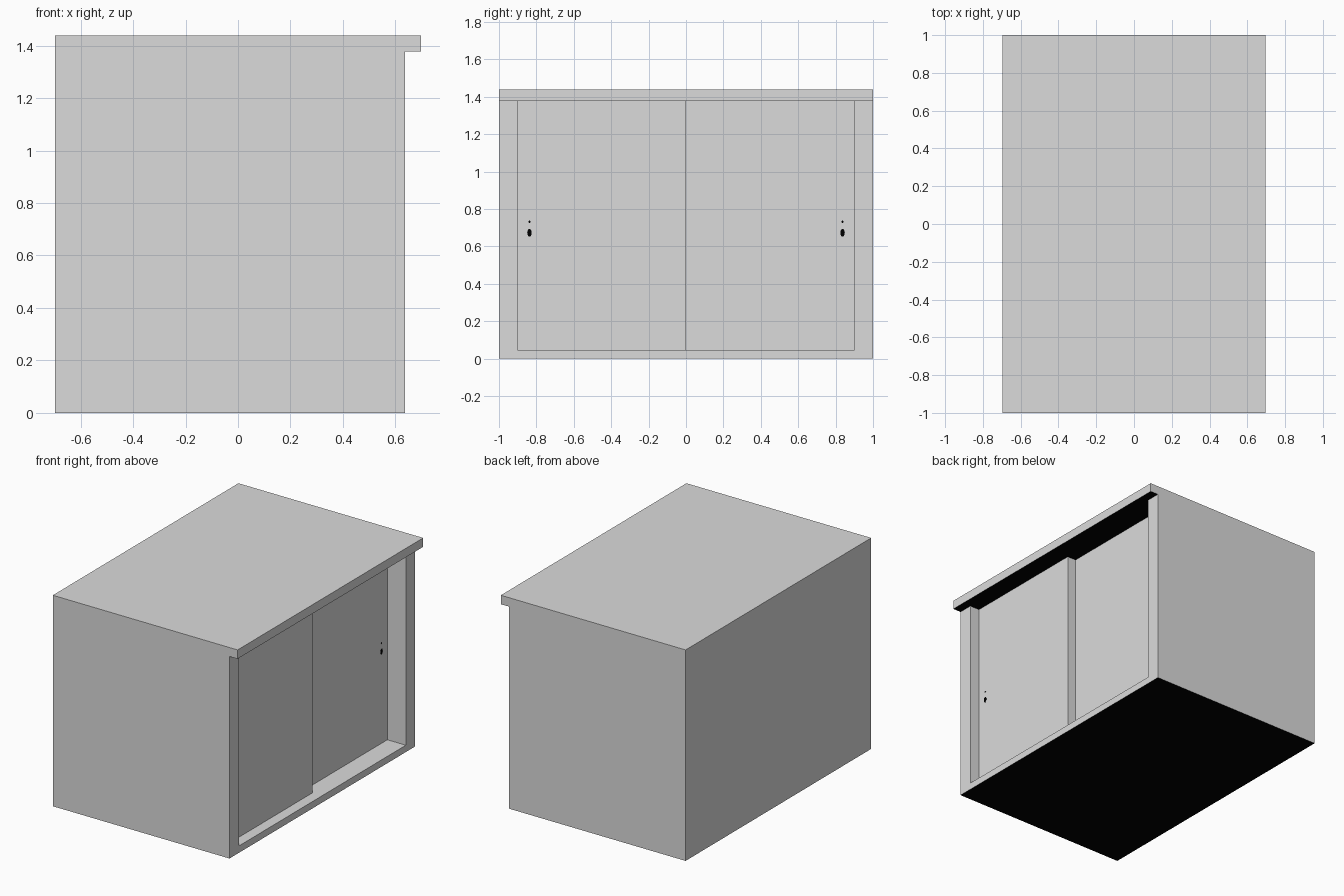
import bpy
import bmesh
from mathutils import Matrix, Vector

cube = bpy.data.objects.get("Cube")
if cube:
    bpy.data.objects.remove(cube, do_unlink=True)


def material(name, colour):
    mat = bpy.data.materials.new(name)
    mat.use_nodes = True
    mat.diffuse_color = colour
    mat.node_tree.nodes["Principled BSDF"].inputs["Base Color"].default_value = colour
    return mat


GREY = material("light grey", (0.71, 0.71, 0.71, 1))
BLACK = material("black", (0, 0, 0, 1))


def finish(name, bm, *mats):
    mesh = bpy.data.meshes.new(name)
    bm.to_mesh(mesh)
    bm.free()
    for mat in mats:
        mesh.materials.append(mat)
    obj = bpy.data.objects.new(name, mesh)
    bpy.context.collection.objects.link(obj)


def box(name, low, high):
    # Grey panel with a black underside
    low, high = Vector(low), Vector(high)
    bm = bmesh.new()
    bmesh.ops.create_cube(bm, size=1)
    bmesh.ops.scale(bm, vec=high - low, verts=bm.verts)
    bmesh.ops.translate(bm, vec=(low + high) / 2, verts=bm.verts)
    bm.normal_update()
    for face in bm.faces:
        face.material_index = int(face.normal.z < -0.5)
    finish(name, bm, GREY, BLACK)


def disc(name, x, y, z, radius, stretch=1):
    # Thin round plate facing +x, optionally stretched upwards
    bm = bmesh.new()
    turn = Matrix.Rotation(1.5708, 4, "Y")
    bmesh.ops.create_cone(bm, cap_ends=True, segments=16, radius1=radius,
                          radius2=radius, depth=0.002, matrix=turn)
    bmesh.ops.scale(bm, vec=(1, 1, stretch), verts=bm.verts)
    bmesh.ops.translate(bm, vec=(x, y, z), verts=bm.verts)
    finish(name, bm, BLACK)


BACK, FACE, LIP = -0.697, 0.636, 0.697
FLOOR, SOFFIT, TOP = 0.047, 1.378, 1.439
INNER = 0.9

# Carcass: side panels, base, back and overhanging top
for label, side in (("right", -1), ("left", 1)):
    ys = sorted((side * INNER, side))
    box(label + "_side_panel", (BACK, ys[0], 0), (FACE, ys[1], SOFFIT))
box("base_panel", (BACK, -INNER, 0), (FACE, INNER, FLOOR))
box("back_panel", (BACK, -INNER, FLOOR), (BACK + 0.06, INNER, SOFFIT))
box("top_panel", (BACK, -1, SOFFIT), (LIP, 1, TOP))

# Two sliding doors on separate tracks, each with a small lock
for label, side, recess in (("outer", -1, 0.073), ("inner", 1, 0.139)):
    x = FACE - recess
    ys = sorted((0, side * INNER))
    box(label + "_sliding_door", (x - 0.066, ys[0], FLOOR), (x, ys[1], SOFFIT))
    disc(label + "_door_lock", x, side * 0.837, 0.673, 0.012, 1.7)
    disc(label + "_door_pin", x, side * 0.837, 0.732, 0.006)
